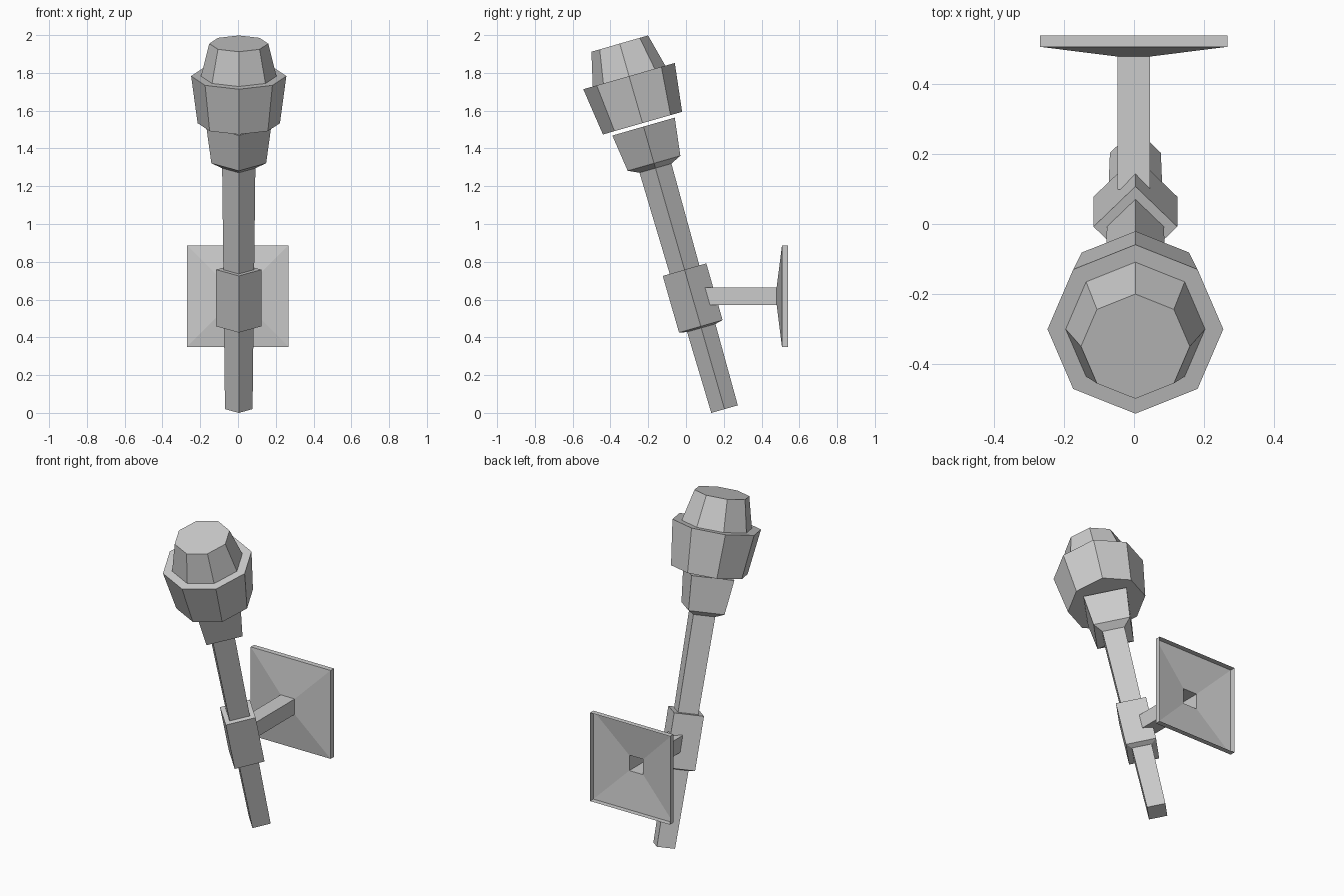
import bpy, math
from mathutils import Matrix

if "Cube" in bpy.data.objects:
    bpy.data.objects.remove(bpy.data.objects["Cube"])

TILT = Matrix.Translation((0.004, 0.204, 0.02)) @ Matrix.Rotation(math.radians(16), 4, 'X')


def loft(name, sides, rings, matrix, phase=0.0, caps=True, slant=0.0):
    """Flat-sided solid from (height, radius) rings; slant tilts the first ring."""
    verts, faces = [], []
    for i, (h, r) in enumerate(rings):
        for k in range(sides):
            a = phase + 2 * math.pi * k / sides
            x, y = r * math.cos(a), r * math.sin(a)
            verts.append((x, y, h + (slant * y if i == 0 else 0)))
    for i in range(len(rings) - 1):
        for k in range(sides):
            n = (k + 1) % sides
            a, b = i * sides, (i + 1) * sides
            faces.append((a + k, a + n, b + n, b + k))
    if caps:
        faces.append(tuple(reversed(range(sides))))
        faces.append(tuple(range(len(verts) - sides, len(verts))))
    mesh = bpy.data.meshes.new(name)
    mesh.from_pydata(verts, [], faces)
    mesh.transform(matrix)
    mesh.update()
    obj = bpy.data.objects.new(name, mesh)
    bpy.context.collection.objects.link(obj)
    return obj


# tilted torch: square handle, collar and cup, eight-sided head and flame
loft("handle", 4, [(0, 0.073), (1.335, 0.088)], TILT)
loft("collar", 4, [(0.447, 0.08), (0.456, 0.12), (0.768, 0.12)], TILT)
loft("cup", 4, [(1.327, 0.088), (1.354, 0.145), (1.556, 0.172)], TILT)
loft("head", 8, [(1.575, 0.218), (1.834, 0.252)], TILT)
loft("flame", 8, [(1.825, 0.202), (2.013, 0.156)], TILT)

# wall bracket: hollow arm flaring into an open-backed square plate
WALL = Matrix.Translation((-0.001, 0, 0.618)) @ Matrix.Rotation(math.radians(-90), 4, 'X')
D = math.sqrt(2)
loft("arm", 4, [(0.112, 0.047 * D), (0.48, 0.047 * D)], WALL,
     phase=math.pi / 4, caps=False, slant=0.27)
loft("wall_plate", 4, [(0.48, 0.047 * D), (0.508, 0.269 * D), (0.54, 0.269 * D)], WALL,
     phase=math.pi / 4, caps=False)
